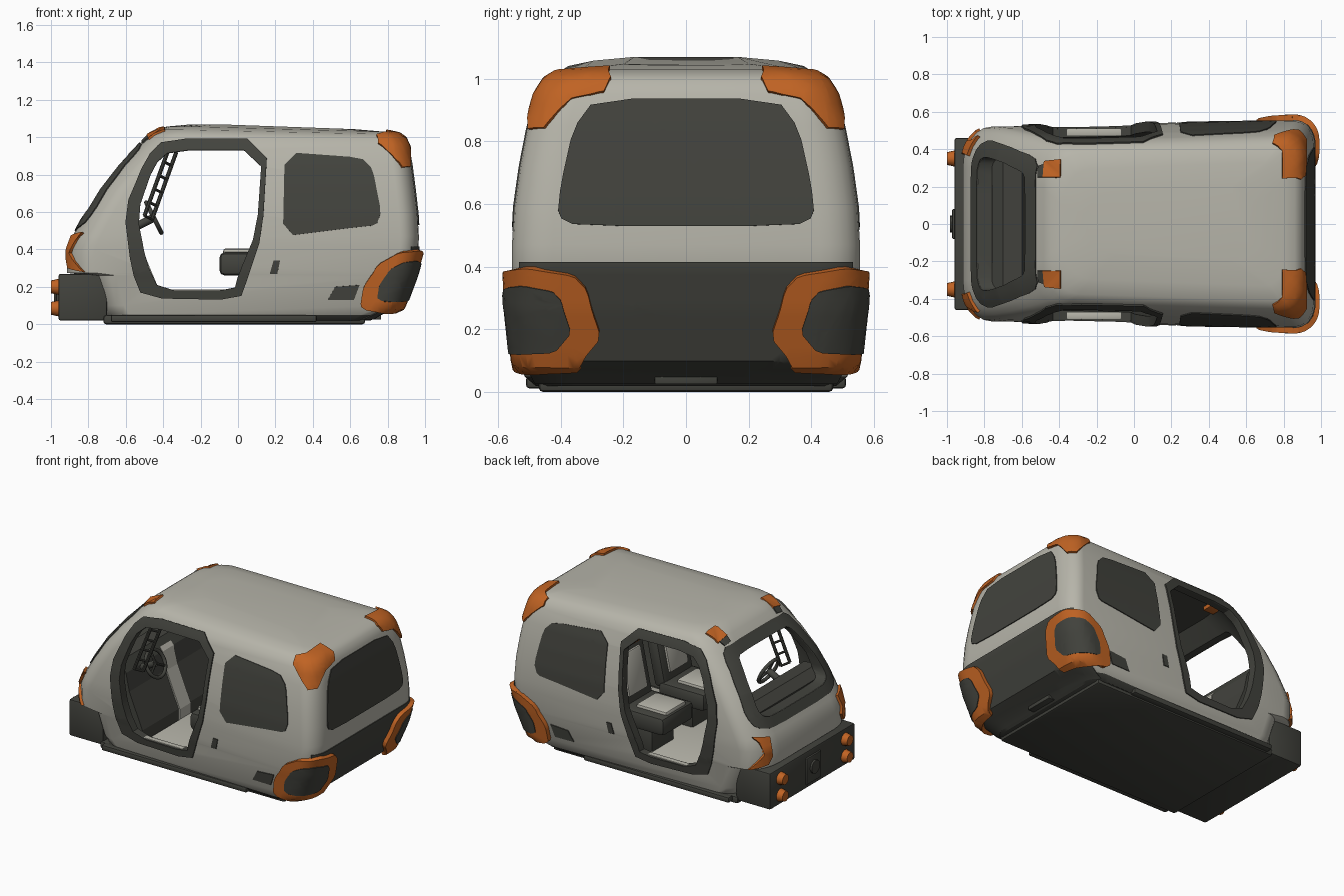
import bpy, bmesh, math
from mathutils import Vector, Matrix
from mathutils.bvhtree import BVHTree

if "Cube" in bpy.data.objects:
    bpy.data.objects.remove(bpy.data.objects["Cube"])
def material(name, c):
    m = bpy.data.materials.new(name)
    m.diffuse_color = (*c, 1)
    m.use_nodes = True
    m.node_tree.nodes["Principled BSDF"].inputs["Base Color"].default_value = m.diffuse_color
    return m
LIGHT = material("light_grey", (0.47, 0.46, 0.40))
DARK = material("charcoal", (0.055, 0.056, 0.047))
ORANGE = material("orange", (0.53, 0.125, 0.017))
def make(name, bm, *mats):
    me = bpy.data.meshes.new(name)
    bm.to_mesh(me)
    bm.free()
    for m in mats:
        me.materials.append(m)
    ob = bpy.data.objects.new(name, me)
    bpy.context.collection.objects.link(ob)
    return ob
def activate(ob):
    bpy.ops.object.select_all(action='DESELECT')
    ob.select_set(True)
    bpy.context.view_layer.objects.active = ob
def smooth(ob, deg=35):
    activate(ob)
    bpy.ops.object.shade_smooth_by_angle(angle=math.radians(deg))
    return ob
def box(name, lo, hi, mat, bevel=0.012, pivot=None, tilt=0):
    bm = bmesh.new()
    bmesh.ops.create_cube(bm, size=1)
    for v in bm.verts:
        v.co = Vector([(a + b) / 2 + c * (b - a) for a, b, c in zip(lo, hi, v.co)])
    bmesh.ops.bevel(bm, geom=bm.edges[:], offset=bevel, segments=2, profile=0.5, affect='EDGES')
    if pivot:
        bmesh.ops.rotate(bm, verts=bm.verts, cent=pivot, matrix=Matrix.Rotation(math.radians(tilt), 3, 'Y'))
    return smooth(make(name, bm, mat))
def rod(name, a, b, r, mat, sides=12, r2=None):
    a, b = Vector(a), Vector(b)
    bm = bmesh.new()
    q = (b - a).to_track_quat('Z', 'Y').to_matrix().to_4x4()
    bmesh.ops.create_cone(bm, cap_ends=True, segments=sides, radius1=r, radius2=r2 or r,
                          depth=(b - a).length, matrix=Matrix.Translation((a + b) / 2) @ q)
    return smooth(make(name, bm, mat))
def prism(name, pts, axis, a, b, mat):
    bm = bmesh.new()
    f = bm.faces.new([bm.verts.new((p[0], a, p[1]) if axis == 'y' else (a, p[0], p[1])) for p in pts])
    ext = bmesh.ops.extrude_face_region(bm, geom=[f])["geom"]
    d = Vector((0, b - a, 0)) if axis == 'y' else Vector((b - a, 0, 0))
    bmesh.ops.translate(bm, verts=[v for v in ext if isinstance(v, bmesh.types.BMVert)], vec=d)
    bmesh.ops.recalc_face_normals(bm, faces=bm.faces)
    return make(name, bm, mat)
def soften(pts, k=0.2):
    pts = [Vector(p) for p in pts]
    return [p.lerp(q, t) for p, q in zip(pts, pts[1:] + pts[:1]) for t in (k, 1 - k)]
def bridge(bm, a, b):
    for quad in zip(a, a[1:] + a[:1], b[1:] + b[:1], b):
        bm.faces.new(quad)

# Body: stacked rounded outlines, each row is z, front x, rear x, half width
LAYERS = [(.02, -.70, .71, .48), (.05, -.73, .755, .515), (.10, -.76, .865, .527), (.26, -.80, .925, .545),
          (.275, -.915, .93, .547), (.40, -.915, .965, .555), (.47, -.885, .967, .555), (.59, -.82, .96, .548),
          (.72, -.74, .945, .53), (.85, -.635, .928, .505), (.95, -.54, .91, .475), (1.01, -.485, .89, .447),
          (1.04, -.445, .86, .41), (1.057, -.38, .80, .33), (1.069, -.25, .62, .2)]
def outline(z, xf, xb, w, n=7):
    pts = []
    for front, side in ((0, 1), (1, 1), (1, -1), (0, -1)):
        rx, ry = (.15, min(.22, w * .6)) if front else (.10, min(.13, w * .6))
        ww = w - .035 if front else w
        arc = []
        for i in range(n):
            t = math.pi / 2 * i / (n - 1)
            x = xf + rx - rx * math.cos(t) if front else xb - rx + rx * math.cos(t)
            drop = .3 * max(0, x + .1) * max(0, z - .95)   # roof falls towards the rear
            arc.append((x, side * (ww - ry + ry * math.sin(t)), z - drop))
        pts += arc[::-1] if front == (side > 0) else arc
    return pts
def loft(layers):
    bm = bmesh.new()
    rows = [[bm.verts.new(p) for p in outline(*l)] for l in layers]
    for a, b in zip(rows, rows[1:]):
        bridge(bm, a, b)
    bm.faces.new(rows[0][::-1])
    bm.faces.new(rows[-1])
    bmesh.ops.recalc_face_normals(bm, faces=bm.faces)
    return bm
bm = loft(LAYERS)
skin = BVHTree.FromBMesh(bm)
for f in bm.faces:
    f.material_index = int(f.calc_center_median().z < .07)
body = make("body_shell", bm, LIGHT, DARK)

# Openings: door holes on both sides, windscreen hole, hollow cabin
door_out = soften([(-.61, .61), (-.57, .29), (-.51, .14), (.01, .13), (.05, .24), (.13, .48), (.16, .99), (-.39, .99), (-.49, .89)])
door_in = soften([(-.54, .59), (-.49, .33), (-.42, .18), (-.02, .18), (.0, .26), (.10, .50), (.13, .93), (-.36, .93), (-.45, .85)])
def both(half):
    return soften(half + [(-y, z) for y, z in half[::-1]])
screen_out = both([(.30, .50), (.42, .53), (.45, .60), (.42, .75), (.36, .93), (.30, .97)])
screen_in = both([(.27, .56), (.34, .58), (.36, .62), (.335, .75), (.28, .89), (.24, .91)])
cavity = [(z, max(xf + .05, -.74), xb - .05, w - .045) for z, xf, xb, w in LAYERS if .09 < z < 1.02]
for c in (make("cabin_cutter", loft(cavity), DARK), prism("door_cutter", door_in, 'y', -1, 1, DARK),
          prism("windscreen_cutter", screen_in, 'x', -1.2, -.45, DARK)):
    m = body.modifiers.new("cut", 'BOOLEAN')
    m.operation, m.solver, m.material_mode, m.object = 'DIFFERENCE', 'EXACT', 'TRANSFER', c
    activate(body)
    bpy.ops.object.modifier_apply(modifier=m.name)
    bpy.data.objects.remove(c)
smooth(body, 30)

# Plates that hug the body: an outline (or a ring) is gridded and projected on the skin
def plate(name, pts, d, mat, lift=.006, hole=None, step=.025):
    d = Vector(d).normalized()
    bm = bmesh.new()
    a, b = [[bm.verts.new(Vector(p) + d * (3 - Vector(p).dot(d))) for p in ps] for ps in (pts, hole or [])]
    if hole:
        bridge(bm, a, b)
    else:
        bmesh.ops.triangulate(bm, faces=[bm.faces.new(a)])
    u = d.orthogonal() if abs(d.z) > .9 else d.cross((0, 0, 1)).normalized()
    for n in (u, d.cross(u)):
        ts = [v.co.dot(n) for v in bm.verts]
        for k in range(math.ceil(min(ts) / step), math.floor(max(ts) / step) + 1):
            bmesh.ops.bisect_plane(bm, geom=bm.verts[:] + bm.edges[:] + bm.faces[:], plane_co=n * (k * step), plane_no=n, dist=1e-5)
    for f in bm.faces:
        f.normal_update()
        if f.normal.dot(d) < 0:
            f.normal_flip()
    for v in bm.verts:
        co, no, _, _ = skin.ray_cast(v.co, -d)
        if co is None:
            co, no, _, _ = skin.find_nearest(v.co - d * 2.2)
        v.co = co + (no * .6 + d * .4).normalized() * lift
    ob = make(name, bm, mat)
    m = ob.modifiers.new("thickness", 'SOLIDIFY')
    m.thickness, m.offset = lift, -1
    activate(ob)
    bpy.ops.object.modifier_apply(modifier=m.name)
    return smooth(ob, 40)
plate("windscreen_frame", [(-1, *p) for p in screen_out], (-1, 0, 0), DARK, hole=[(-1, *p) for p in screen_in])
plate("rear_window", [(1, *p) for p in both([(.35, .53), (.41, .56), (.40, .66), (.36, .84), (.29, .935)])], (1, 0, 0), DARK)
plate("rear_lower_panel", [(1, y, z) for y, z in ((-.48, .03), (.48, .03), (.52, .1), (.53, .415), (-.53, .415), (-.52, .1))], (1, 0, 0), DARK)

SIDE_PLATES = {"side_window": soften([(.24, .47), (.25, .92), (.66, .89), (.72, .83), (.765, .60), (.74, .53), (.6, .515)], .15),
               "vent": [(.48, .13), (.52, .20), (.65, .21), (.62, .13)],
               "handle": [(.17, .27), (.19, .34), (.225, .34), (.21, .27)]}
BUMPER = [(.67, .55, .10), (.675, .55, .2), (.74, .55, .32), (.85, .55, .385), (.96, .5, .40), (.97, .36, .375),
          (.95, .31, .33), (.92, .285, .18), (.88, .36, .085), (.80, .50, .075), (.70, .54, .075)]
ROOF_CAP = [(.75, .47, .97), (.74, .43, 1.01), (.8, .4, 1.03), (.8, .25, 1.04), (.9, .25, 1.01), (.92, .27, .965),
            (.92, .37, .94), (.925, .46, .85), (.88, .5, .84), (.84, .5, .89)]
LAMP = [(-.83, .47, .49), (-.90, .38, .47), (-.92, .38, .35), (-.90, .40, .30), (-.79, .47, .28),
        (-.85, .45, .33), (-.89, .42, .38), (-.86, .44, .45)]
for s, tag in ((1, "left"), (-1, "right")):
    def flip(ps):
        return [(x, y * s, z) for x, y, z in ps]
    y, tilt = .22 * s, ((.24, .22 * s, .36), 12)
    plate("door_frame_" + tag, [(x, s, z) for x, z in door_out], (0, s, 0), DARK, .009, hole=[(x, s, z) for x, z in door_in])
    for part, ps in SIDE_PLATES.items():
        plate(part + "_" + tag, [(x, s, z) for x, z in ps], (0, s, 0), DARK)
    # Rear corner bumper with dark centre
    ring = soften(flip(BUMPER), .12)
    mid = sum(ring, Vector()) / len(ring)
    plate("rear_bumper_" + tag, ring, (1, s, 0), ORANGE, .034)
    plate("bumper_pad_" + tag, [mid + (p - mid) * .67 for p in ring], (1, s, 0), DARK, .039)
    # Orange corner guards, roof markers (also visible inside) and front lamps
    plate("roof_guard_" + tag, flip(ROOF_CAP), (1, s, 1), ORANGE, .014)
    plate("front_guard_" + tag, flip(LAMP), (-1, s, 0), ORANGE, .018)
    plate("roof_marker_" + tag, flip([(-.48, .25, 1), (-.38, .25, 1), (-.38, .345, 1), (-.48, .335, 1)]), (-.3, 0, 1), ORANGE, .012, step=.012)
    plate("roof_marker_base_" + tag, flip([(-.52, .25, 1), (-.48, .25, 1), (-.48, .32, 1), (-.52, .31, 1)]), (-.3, 0, 1), DARK, .008, step=.012)
    box("roof_marker_inside_" + tag, (-.42, .3 * s - .045, .985), (-.34, .3 * s + .045, 1.015), ORANGE, .004)
    for z in (.085, .2):
        rod("front_lamp_" + tag, (-.95, .35 * s, z), (-1, .35 * s, z), .045, ORANGE, 16, .034)
    # Seats
    box("seat_base_" + tag, (.02, y - .12, .1), (.22, y + .12, .28), DARK)
    box("seat_cushion_" + tag, (-.1, y - .17, .26), (.25, y + .17, .385), DARK, .03)
    box("seat_pad_" + tag, (-.08, y - .11, .36), (.15, y + .11, .405), LIGHT, .015)
    box("seat_back_" + tag, (.2, y - .16, .34), (.29, y + .16, .78), DARK, .03, *tilt)
    box("seat_back_pad_" + tag, (.185, y - .1, .42), (.22, y + .1, .70), LIGHT, .012, *tilt)
    box("seat_stripe_" + tag, (.19, y - .1, .725), (.22, y + .1, .745), ORANGE, .004, *tilt)
    box("headrest_" + tag, (.2, y - .09, .79), (.27, y + .09, .89), DARK, .025, *tilt)
    # Door sill, outside and the light tread inside
    box("sill_" + tag, (-.68, s * .485 - .025, .012), (.42, s * .485 + .025, .05), DARK, .01)
    box("tread_" + tag, (-.40, s * .49 - .018, .172), (-.03, s * .49 + .018, .186), LIGHT, .003)

# Underside, front bumper and towing socket
box("underbody", (-.72, -.47, 0), (.68, .47, .05), DARK, .015)
box("front_bumper", (-.96, -.46, .02), (-.70, .46, .27), DARK, .012)
box("front_tab", (-.972, -.08, .05), (-.95, .08, .23), DARK, .006)
rod("tow_socket", (-.96, 0, .15), (-.985, 0, .15), .045, DARK, 16)
box("rear_plate", (.72, -.1, .025), (.765, .1, .06), DARK, .004)
# Dashboard with light centre console, cabin floor, steering wheel
prism("dashboard", [(-.76, .57), (-.70, .62), (-.60, .61), (-.555, .54), (-.53, .42), (-.43, .18), (-.43, .1), (-.76, .1)], 'y', -.42, .42, DARK)
prism("centre_console", [(-.60, .60), (-.55, .54), (-.52, .42), (-.42, .18), (-.42, .1), (-.60, .1)], 'y', -.03, .09, LIGHT)
box("cabin_floor", (-.42, -.45, .095), (.75, .45, .112), LIGHT, .004)
hub, axis = Vector((-.45, -.25, .57)), Vector((.9, 0, .45)).normalized()
bpy.ops.mesh.primitive_torus_add(major_radius=.09, minor_radius=.012, major_segments=28, minor_segments=8,
                                 location=hub, rotation=axis.to_track_quat('Z', 'Y').to_euler())
wheel = smooth(bpy.context.object, 60)
wheel.name = "steering_wheel"
wheel.data.materials.append(DARK)
rod("steering_column", hub, hub - axis * .16, .022, DARK)
for a in (math.radians(t) for t in (90, 210, 330)):
    spoke = Vector((0, 1, 0)) * math.cos(a) + axis.cross((0, 1, 0)) * math.sin(a)
    rod("steering_spoke", hub, hub + spoke * .09, .009, DARK, 8)
# Ladder-like rack beside the front pillar
low, high, shift = Vector((-.50, -.41, .58)), Vector((-.37, -.38, .94)), Vector((.04, .04, -.02))
for p in (low.lerp(high, k / 5) for k in range(6)):
    rod("rack_rung", p, p + shift, .008, DARK, 8)
for o in (Vector(), shift):
    rod("rack_rail", low + o, high + o, .011, DARK, 8)
